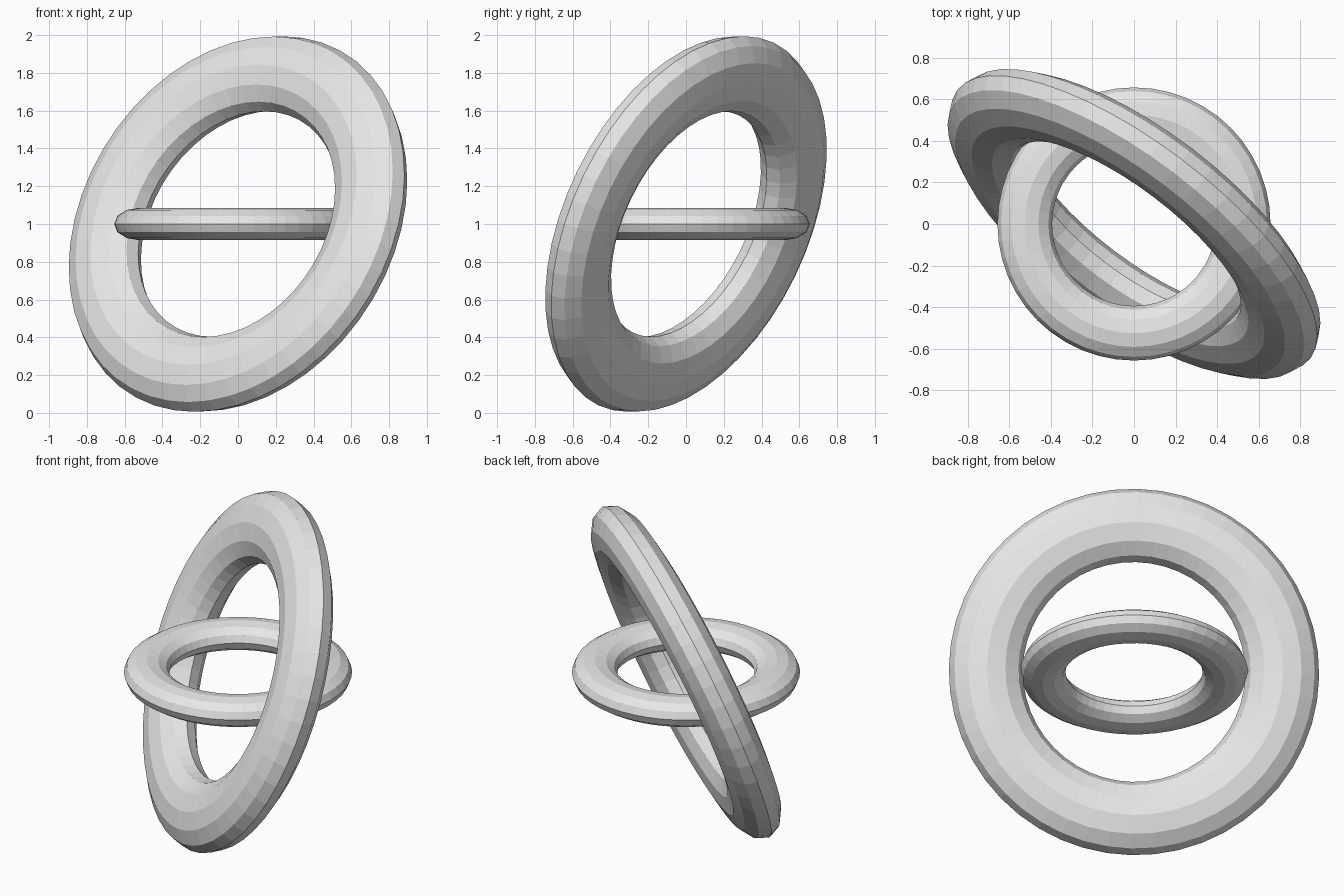
import bpy
from mathutils import Vector

cube = bpy.data.objects.get("Cube")
if cube:
    bpy.data.objects.remove(cube, do_unlink=True)

grey = bpy.data.materials.new("light_grey")
grey.use_nodes = True
colour = (0.8, 0.8, 0.8, 1)
grey.diffuse_color = colour
grey.node_tree.nodes["Principled BSDF"].inputs["Base Color"].default_value = colour


def ring(name, radius, normal, flatten):
    """Faceted ring, squashed along its axis, facing the given normal."""
    bpy.ops.mesh.primitive_torus_add(
        major_segments=48, minor_segments=12,
        major_radius=radius, minor_radius=radius / 4, location=(0, 0, 1))
    obj = bpy.context.object
    obj.name = name
    obj.scale.z = flatten
    obj.rotation_euler = Vector(normal).to_track_quat('Z', 'Y').to_euler()
    obj.data.materials.append(grey)
    bpy.ops.object.shade_flat()
    return obj


# Small level ring linked through the large tilted one
ring("small_ring", 0.525, (0, 0, 1), 0.65)
ring("large_ring", 0.853, (0.563, 0.743, -0.362), 0.64)
